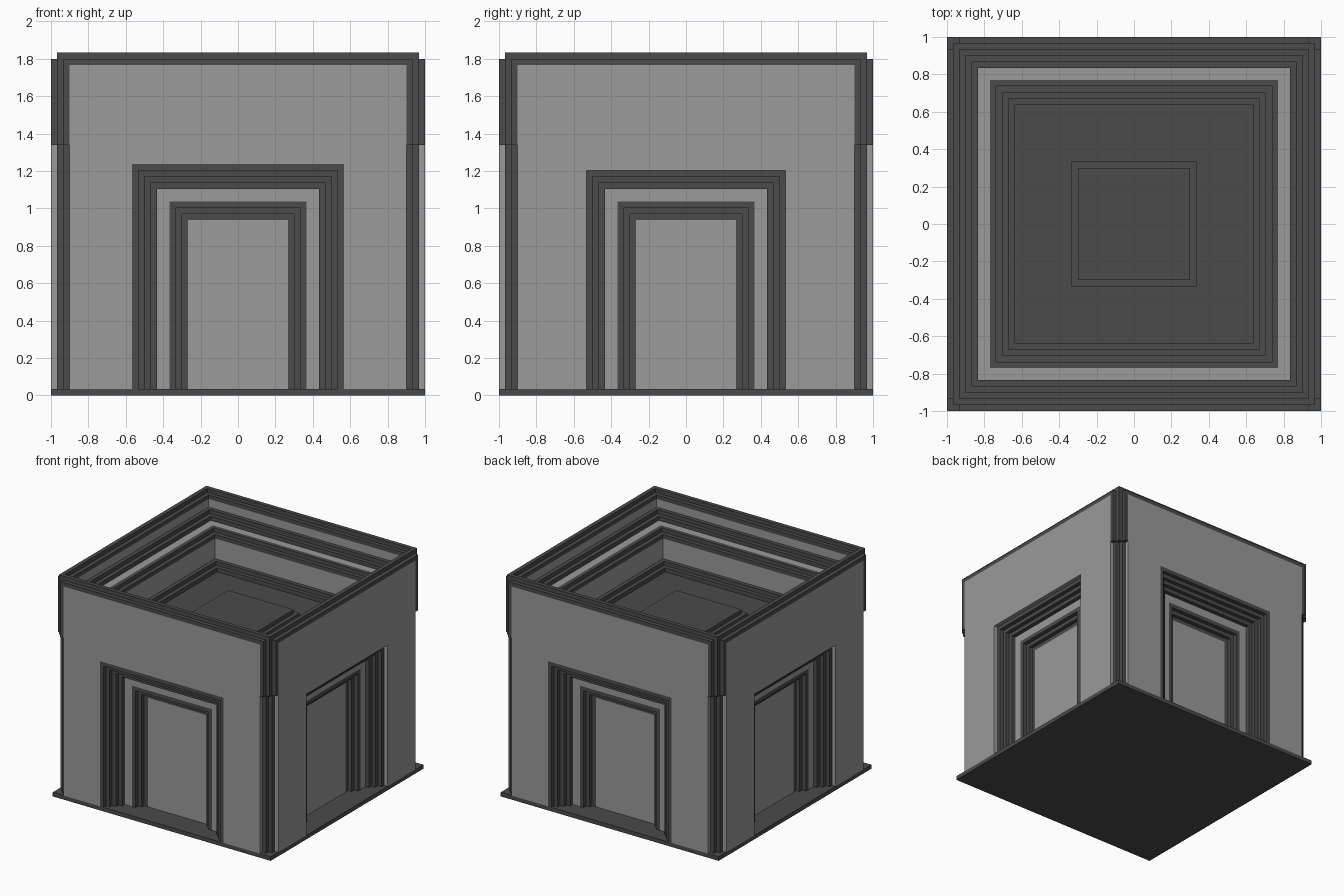
import bpy, bmesh, math
from mathutils import Matrix

cube = bpy.data.objects.get("Cube")
if cube:
    bpy.data.objects.remove(cube, do_unlink=True)


def material(name, v):
    m = bpy.data.materials.new(name)
    m.use_nodes = True
    m.diffuse_color = (v, v, v, 1)
    m.node_tree.nodes["Principled BSDF"].inputs["Base Color"].default_value = (v, v, v, 1)
    return m


MATS = [material("dark grey trim", 0.07), material("light grey wall", 0.325)]
D, L = 0, 1
S = 1 / 30          # size of one moulding step
BASE = S            # top of the base plate
SPLIT = 1.34        # height where the corner posts get thicker


def finish(bm, name, turn=0, fix=False):
    if fix:
        bmesh.ops.recalc_face_normals(bm, faces=bm.faces[:])
    bm.transform(Matrix.Rotation(turn * math.pi / 2, 4, 'Z'))
    me = bpy.data.meshes.new(name)
    bm.to_mesh(me)
    bm.free()
    for m in MATS:
        me.materials.append(m)
    ob = bpy.data.objects.new(name, me)
    bpy.context.collection.objects.link(ob)
    return ob


def face(bm, verts, mat):
    f = bm.faces.new(verts)
    f.material_index = mat


def sweep(bm, loops, mats, closed, cap):
    """Join successive corner loops with quads, then fill the last loop."""
    rows = [[bm.verts.new(p) for p in loop] for loop in loops]
    for a, b, mat in zip(rows, rows[1:], mats):
        n = len(a)
        for i in range(n if closed else n - 1):
            j = (i + 1) % n
            quad = [a[i], a[j], b[j], b[i]]
            face(bm, quad if closed else quad[::-1], mat)
    face(bm, rows[-1] if closed else rows[-1][::-1], cap)


def prism(name, outline, z0, z1, mat_rule=lambda i: D, turn=0):
    bm = bmesh.new()
    lo = [bm.verts.new((x, y, z0)) for x, y in outline]
    hi = [bm.verts.new((x, y, z1)) for x, y in outline]
    n = len(outline)
    for i in range(n):
        j = (i + 1) % n
        face(bm, [lo[i], lo[j], hi[j], hi[i]], mat_rule(i))
    face(bm, lo[::-1], D)
    face(bm, hi, D)
    return finish(bm, name, turn, True)


def slab(name, r, z0, z1):
    return prism(name, [(-r, -r), (r, -r), (r, r), (-r, r)], z0, z1)


# Base plate
slab("base_plate", 1, 0, BASE)

# Walls with stepped doorways: (half width, depth y, colour of the band up to here)
DOOR = [(0.567, -1, L), (0.533, -1, D), (0.533, -1 + S, D), (0.5, -1 + S, D),
        (0.5, -1 + 2 * S, D), (0.467, -1 + 2 * S, D), (0.467, -0.9, D), (0.433, -0.9, D),
        (0.433, -0.867, D), (0.367, -0.867, L), (0.333, -0.867, D), (0.333, -0.833, D),
        (0.3, -0.833, D), (0.3, -0.8, D), (0.267, -0.8, D)]


def wall(name, turn, trimmed):
    bm = bmesh.new()
    loops, mats = [], []
    for w, y, h in [(0.9, -1, 1.767)] + [(w, y, w + 0.67) for w, y, _ in DOOR]:
        loops.append([(-w, y, BASE), (-w, y, h), (w, y, h), (w, y, BASE)])
    mats = [m for _, _, m in DOOR]
    if not trimmed:             # side doorways have no dark outer edge
        mats[1] = mats[2] = L
    sweep(bm, loops, mats, False, L)
    # dark band and ledge along the top of the wall
    rows = [[bm.verts.new((x, y, z)) for x in (-0.9, 0.9)]
            for y, z in [(-1, 1.767), (-1, 1.8), (-0.967, 1.8)]]
    for a, b in zip(rows, rows[1:]):
        face(bm, [a[0], a[1], b[1], b[0]], D)
    finish(bm, name, turn)


for k, side in enumerate(["front", "left", "back", "right"]):
    wall(side + "_wall", k, k % 2 == 0)

# Stepped corner posts: deeper notch below, thicker dark block above
lower = [(0.9, -1), (0.9, -0.967), (0.933, -0.967), (0.933, -0.933),
         (0.967, -0.933), (0.967, -0.9), (1, -0.9), (0.85, -0.85)]
upper = [(0.9, -1), (0.933, -1), (0.933, -0.967), (0.967, -0.967),
         (0.967, -0.933), (1, -0.933), (1, -0.9), (0.9, -0.9)]
for k, corner in enumerate(["front_left", "back_left", "back_right", "front_right"]):
    prism(corner + "_lower_post", lower, BASE, SPLIT, lambda i: L if i in (0, 5) else D, k)
    prism(corner + "_upper_post", upper, SPLIT, 1.8, turn=k)

# Sunken roof: (half size, height, colour of the band up to here)
ROOF = [(0.967, 1.8, D), (0.967, 1.833, D), (0.933, 1.833, D), (0.933, 1.8, D),
        (0.9, 1.8, D), (0.9, 1.767, D), (0.9, 1.7, L), (0.867, 1.7, D),
        (0.867, 1.667, D), (0.833, 1.667, D), (0.833, 1.633, D), (0.77, 1.633, L),
        (0.737, 1.633, D), (0.737, 1.6, D), (0.703, 1.6, D), (0.703, 1.567, D),
        (0.703, 1.4, L), (0.67, 1.4, D), (0.67, 1.367, D), (0.637, 1.367, D),
        (0.637, 1.333, D), (0.603, 1.333, D)]
bm = bmesh.new()
sweep(bm, [[(-r, -r, z), (r, -r, z), (r, r, z), (-r, r, z)] for r, z, _ in ROOF],
      [m for _, _, m in ROOF[1:]], True, D)
finish(bm, "roof_parapet")

# Two-step plinth in the middle of the roof
slab("roof_plinth_lower", 0.333, 1.333, 1.367)
slab("roof_plinth_upper", 0.3, 1.367, 1.4)
